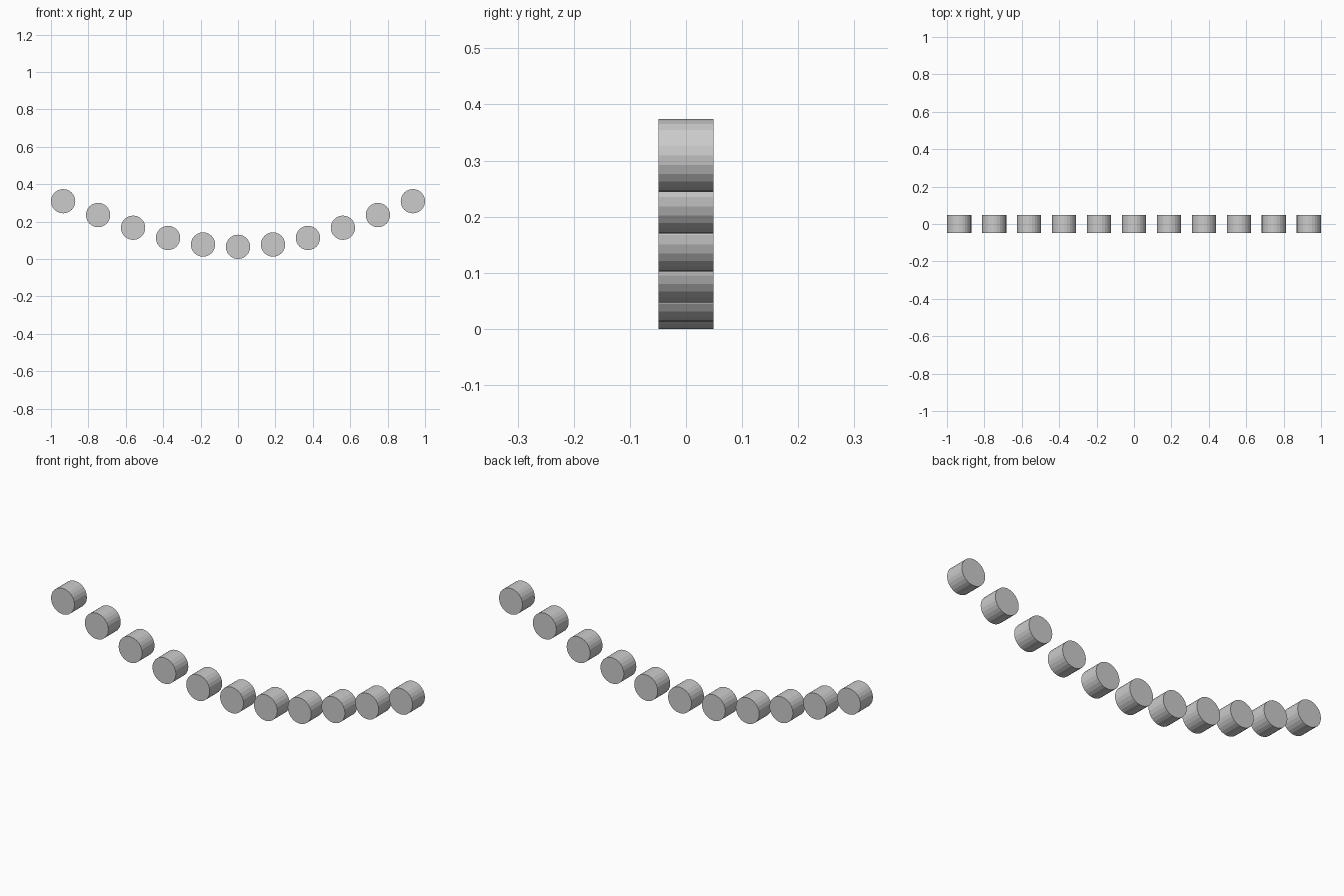
import bpy, math

if "Cube" in bpy.data.objects:
    bpy.data.objects.remove(bpy.data.objects["Cube"])

RADIUS, DEPTH, SIDES = 0.065, 0.098, 24
SPACING = 0.187


def add_disc(i):
    # short round peg lying along y, placed on a cosine-shaped sagging arc
    z = RADIUS + 0.226 * (1 - math.cos(0.33 * i))
    bpy.ops.mesh.primitive_cylinder_add(
        vertices=SIDES, radius=RADIUS, depth=DEPTH,
        location=(i * SPACING, 0, z), rotation=(math.pi / 2, 0, 0))
    bpy.context.object.name = f"round_peg_{i + 6:02d}"


# row of eleven pegs, symmetric about the centre
for i in range(-5, 6):
    add_disc(i)
